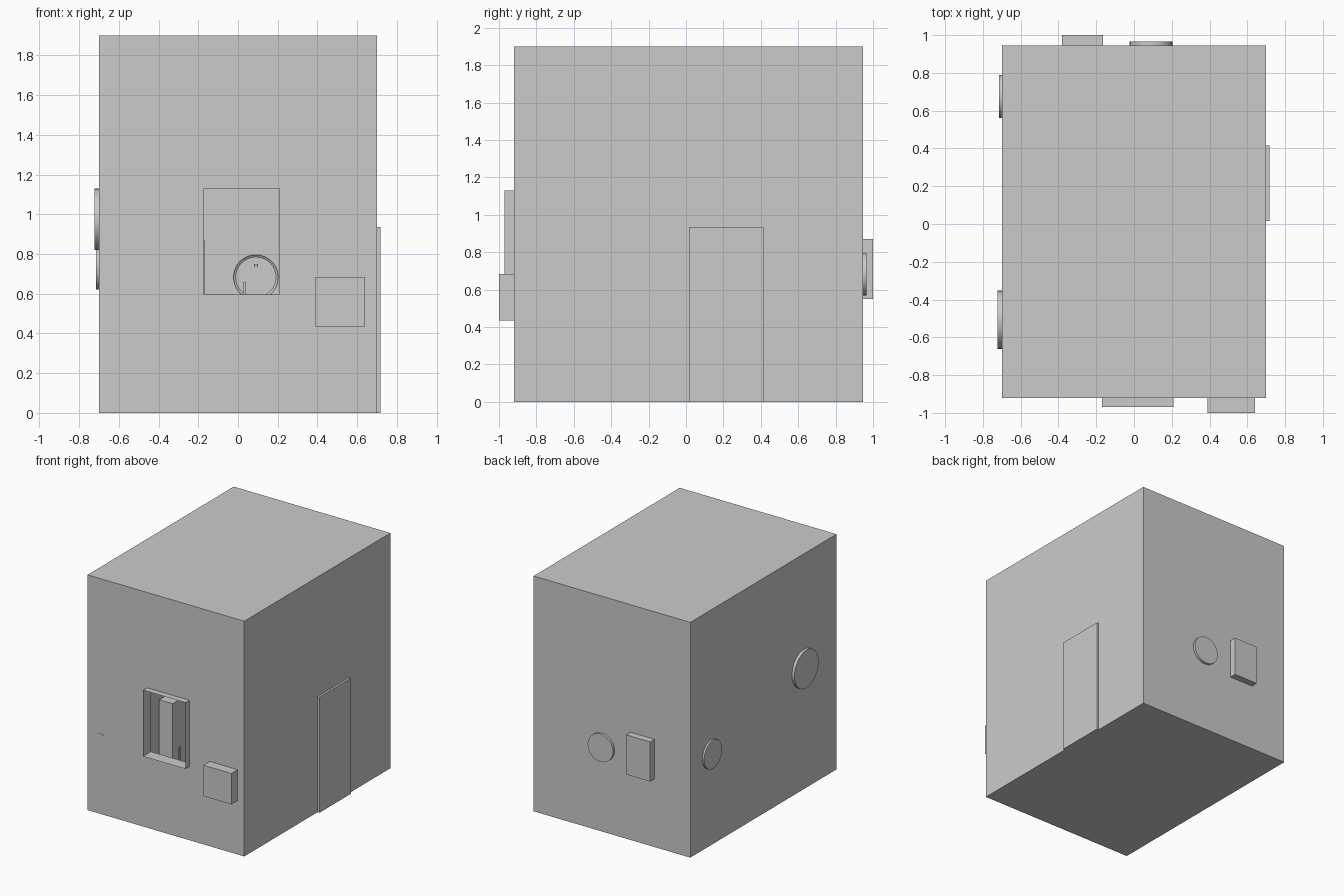
import bpy, bmesh
from mathutils import Matrix, Vector

if "Cube" in bpy.data.objects:
    bpy.data.objects.remove(bpy.data.objects["Cube"])


def finish(name, bm):
    mesh = bpy.data.meshes.new(name)
    bm.to_mesh(mesh)
    bm.free()
    obj = bpy.data.objects.new(name, mesh)
    bpy.context.collection.objects.link(obj)
    return obj


def box_bm(lo, hi):
    lo, hi = Vector(lo), Vector(hi)
    bm = bmesh.new()
    bmesh.ops.create_cube(bm, size=1, matrix=Matrix.Translation((lo + hi) / 2) @ Matrix.Diagonal((*(hi - lo), 1)))
    return bm


def box(name, lo, hi):
    return finish(name, box_bm(lo, hi))


def disc(name, centre, radius, depth, axis):
    bm = bmesh.new()
    turn = Vector((0, 0, 1)).rotation_difference(Vector(axis)).to_matrix().to_4x4()
    bmesh.ops.create_cone(bm, cap_ends=True, segments=32, radius1=radius, radius2=radius,
                          depth=depth, matrix=Matrix.Translation(centre) @ turn)
    # raised rim towards the room
    back = min((f for f in bm.faces if len(f.verts) > 4), key=lambda f: f.normal.dot(Vector(axis)))
    bmesh.ops.inset_region(bm, faces=[back], thickness=radius * 0.1, depth=-0.008)
    obj = finish(name, bm)
    bpy.context.view_layer.objects.active = obj
    obj.select_set(True)
    bpy.ops.object.shade_smooth_by_angle()
    obj.select_set(False)
    return obj


WX, WZ = (-0.17, 0.21), (0.595, 1.13)

# room shell with a window opening in the front wall
bm = box_bm((-0.7, -0.92, 0), (0.7, 0.945, 1.9))
front = min(bm.faces, key=lambda f: f.calc_center_median().y)
bmesh.ops.inset_region(bm, faces=[front], thickness=0.3)
for v in front.verts:
    v.co = (WX[v.co.x > 0], -0.92, WZ[v.co.z > 0.95])
bmesh.ops.delete(bm, geom=[front], context='FACES')
finish("room_shell", bm)

# open window surround
bm = box_bm((WX[0], -0.97, WZ[0]), (WX[1], -0.87, WZ[1]))
bmesh.ops.delete(bm, geom=[f for f in bm.faces if abs(f.normal.y) > 0.5], context='FACES')
finish("window_surround", bm)

# boxes and door set through the walls
box("front_box", (0.39, -1.0, 0.435), (0.64, -0.91, 0.685))
box("back_box", (-0.38, 0.935, 0.55), (-0.165, 1.0, 0.87))
box("door", (0.69, 0.015, 0), (0.717, 0.415, 0.935))
box("shelf_edge", (-0.605, -0.922, 0.643), (-0.555, -0.85, 0.647))

# round wall plates
disc("back_disc", (0.09, 0.945, 0.683), 0.113, 0.04, (0, 1, 0))
disc("left_large_disc", (-0.7, -0.507, 0.975), 0.154, 0.044, (-1, 0, 0))
disc("left_small_disc", (-0.7, 0.675, 0.735), 0.115, 0.03, (-1, 0, 0))

# furnishings glimpsed through the window
box("disc_knob", (0.08, 0.91, 0.735), (0.10, 0.93, 0.75))
box("cabinet", (-0.69, -0.02, 0.01), (-0.57, 0.3, 0.55))
box("post", (0.025, -0.797, 0.01), (0.037, -0.783, 0.66))
